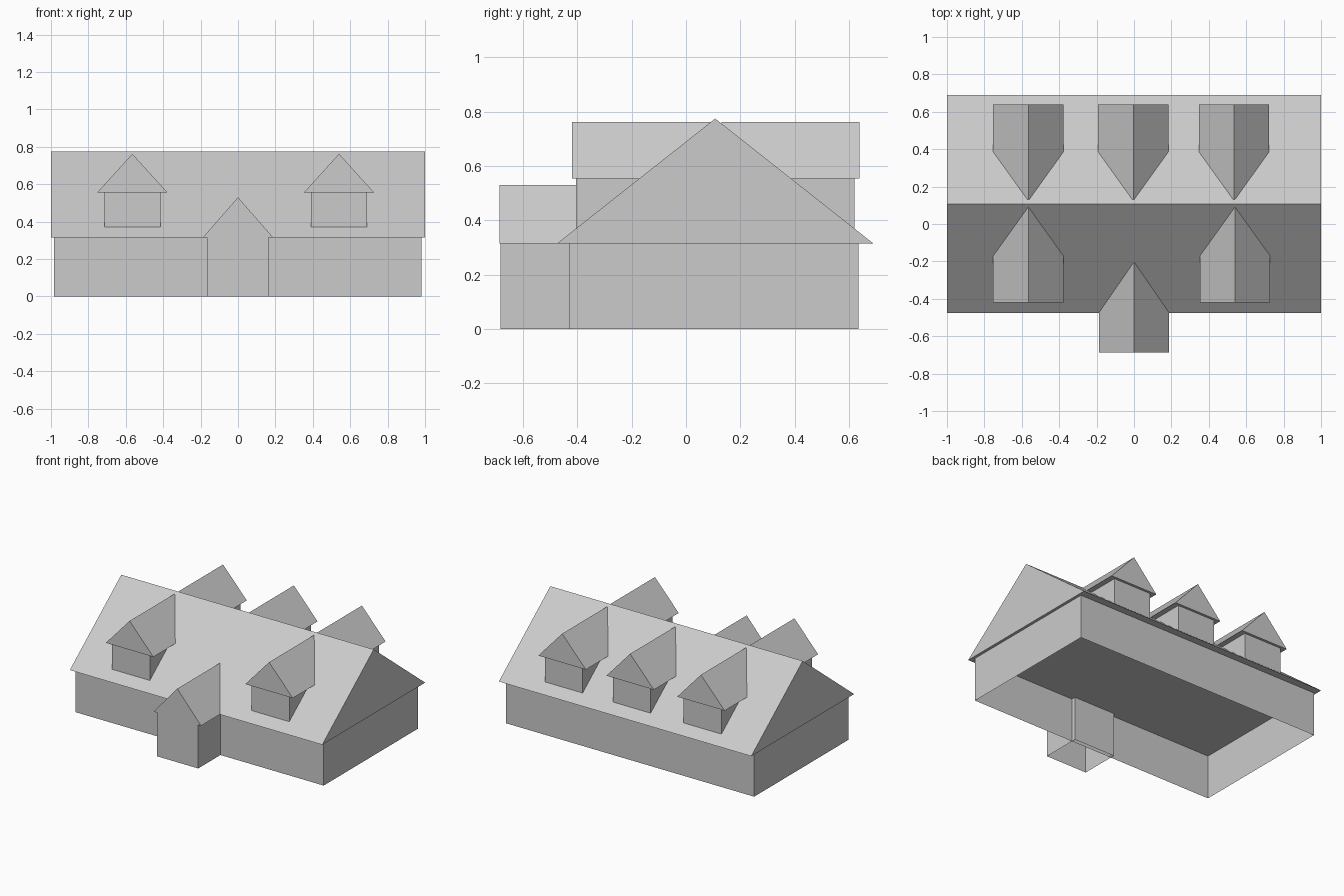
import bpy
import bmesh

cube = bpy.data.objects.get("Cube")
if cube:
    bpy.data.objects.remove(cube, do_unlink=True)

grey = bpy.data.materials.new("plain_grey")
grey.use_nodes = True
grey.diffuse_color = (0.6, 0.6, 0.6, 1)
grey.node_tree.nodes["Principled BSDF"].inputs["Base Color"].default_value = (0.6, 0.6, 0.6, 1)


def finish(name, bm):
    mesh = bpy.data.meshes.new(name)
    bm.to_mesh(mesh)
    bm.free()
    mesh.materials.append(grey)
    obj = bpy.data.objects.new(name, mesh)
    bpy.context.collection.objects.link(obj)
    return obj


def walls(name, x, y, z):
    """Four thin walls, open below and above (the roof closes the top)."""
    bm = bmesh.new()
    corners = [(x[0], y[0]), (x[1], y[0]), (x[1], y[1]), (x[0], y[1])]
    low = [bm.verts.new((*c, z[0])) for c in corners]
    high = [bm.verts.new((*c, z[1])) for c in corners]
    for i in range(4):
        j = (i + 1) % 4
        bm.faces.new((low[i], low[j], high[j], high[i]))
    return finish(name, bm)


def gable_roof(name, span, length, z, along_x=False):
    """Closed triangular prism; span crosses the ridge, length follows it."""
    bm = bmesh.new()
    profile = [(span[0], z[0]), (span[1], z[0]), (sum(span) / 2, z[1])]
    ends = []
    for d in length:
        ends.append([bm.verts.new((d, s, h) if along_x else (s, d, h)) for s, h in profile])
    a, b = ends
    bm.faces.new(a)
    bm.faces.new(b[::-1])
    for i in range(3):
        j = (i + 1) % 3
        bm.faces.new((a[i], b[i], b[j], a[j]))
    bmesh.ops.recalc_face_normals(bm, faces=bm.faces)
    return finish(name, bm)


# Main building
walls("house_walls", (-0.985, 0.98), (-0.43, 0.635), (0, 0.315))
gable_roof("main_roof", (-0.475, 0.69), (-1, 1), (0.315, 0.775), along_x=True)

# Entrance porch
walls("porch_walls", (-0.165, 0.162), (-0.682, -0.4), (0, 0.315))
gable_roof("porch_roof", (-0.188, 0.188), (-0.687, -0.2), (0.315, 0.53))

# Dormers: two at the front, three at the back
for side, centres, wall_y, roof_y in (
    ("front", (-0.565, 0.54), (-0.405, -0.1), (-0.42, 0.094)),
    ("back", (-0.565, -0.004, 0.535), (0.3, 0.62), (0.13, 0.638)),
):
    for n, c in enumerate(centres, 1):
        walls(f"{side}_dormer_walls_{n}", (c - 0.15, c + 0.15), wall_y, (0.36, 0.555))
        gable_roof(f"{side}_dormer_roof_{n}", (c - 0.188, c + 0.188), roof_y, (0.555, 0.762))
